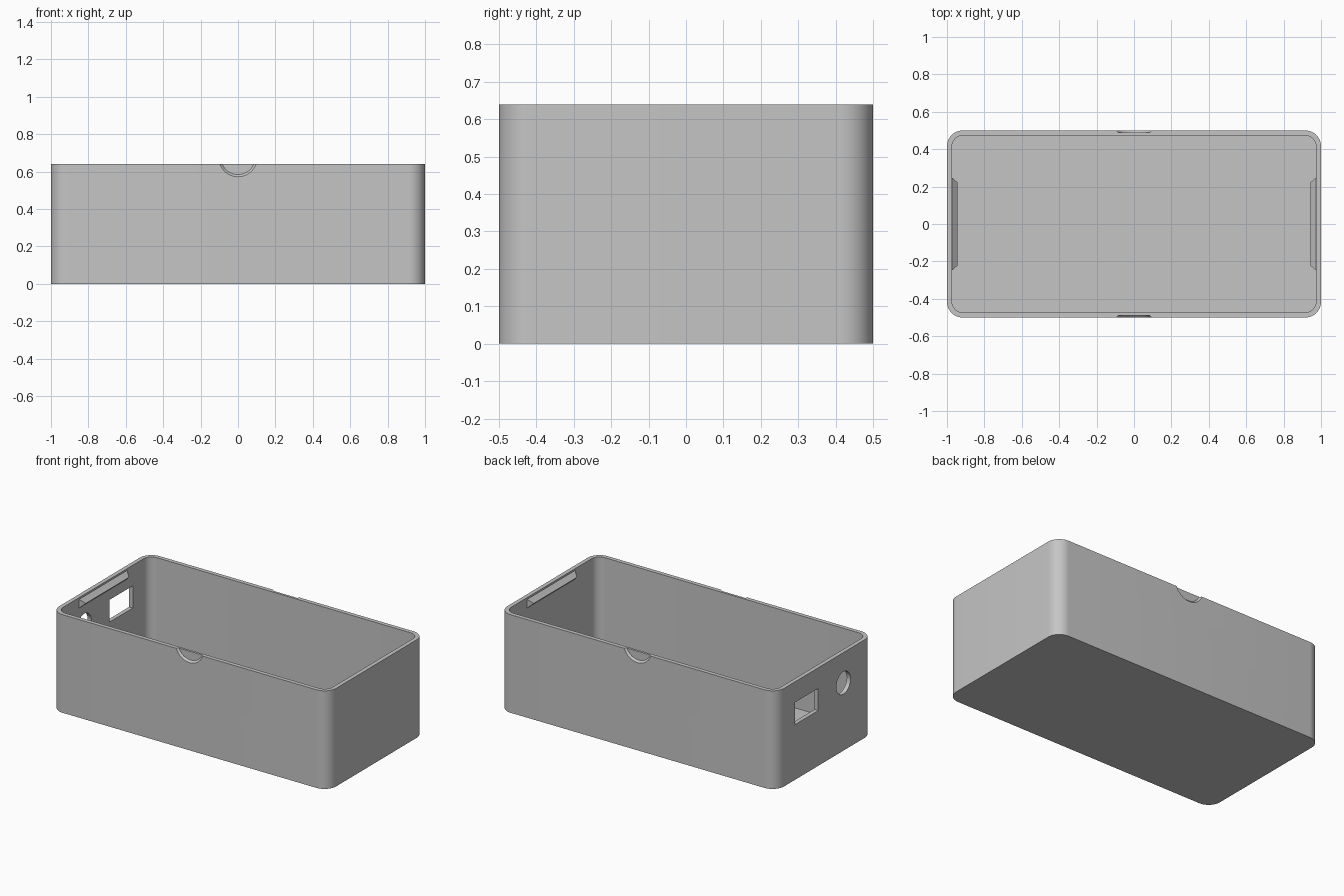
import bpy, bmesh
from math import pi, sin, cos, radians
from mathutils import Matrix, Vector

cube = bpy.data.objects.get("Cube")
if cube:
    bpy.data.objects.remove(cube, do_unlink=True)

# Dimensions
LENGTH, WIDTH, HEIGHT = 2.0, 1.0, 0.64
WALL, RADIUS = 0.027, 0.085

grey = bpy.data.materials.new("matte grey plastic")
grey.use_nodes = True
grey.diffuse_color = (0.56, 0.56, 0.56, 1)
grey.node_tree.nodes["Principled BSDF"].inputs["Base Color"].default_value = grey.diffuse_color


def make_object(name, bm):
    bmesh.ops.recalc_face_normals(bm, faces=bm.faces)
    mesh = bpy.data.meshes.new(name)
    bm.to_mesh(mesh)
    bm.free()
    mesh.materials.append(grey)
    obj = bpy.data.objects.new(name, mesh)
    bpy.context.collection.objects.link(obj)
    return obj


def rounded_block(name, length, width, radius, bottom, top, steps=12):
    """Extrude a rectangle with rounded corners."""
    bm = bmesh.new()
    outline = []
    for i, (sx, sy) in enumerate([(1, 1), (-1, 1), (-1, -1), (1, -1)]):
        for k in range(steps + 1):
            a = (i + k / steps) * pi / 2
            outline.append(bm.verts.new((sx * (length / 2 - radius) + radius * cos(a),
                                         sy * (width / 2 - radius) + radius * sin(a), bottom)))
    face = bm.faces.new(outline)
    new = bmesh.ops.extrude_face_region(bm, geom=[face])["geom"]
    bmesh.ops.translate(bm, vec=(0, 0, top - bottom),
                        verts=[v for v in new if isinstance(v, bmesh.types.BMVert)])
    return make_object(name, bm)


def cone(name, r1, r2, depth, matrix, segments=64):
    bm = bmesh.new()
    bmesh.ops.create_cone(bm, cap_ends=True, segments=segments, radius1=r1,
                          radius2=r2, depth=depth, matrix=matrix)
    return make_object(name, bm)


def cut(target, cutter):
    """Subtract the cutter from the target and discard it."""
    cutter.hide_render = True
    mod = target.modifiers.new("cut", "BOOLEAN")
    mod.operation, mod.solver, mod.object = "DIFFERENCE", "EXACT", cutter
    bpy.context.view_layer.objects.active = target
    bpy.ops.object.modifier_apply(modifier=mod.name)
    bpy.data.objects.remove(cutter, do_unlink=True)


# Open case with a flat floor
case = rounded_block("case", LENGTH, WIDTH, RADIUS, 0, HEIGHT)
cut(case, rounded_block("cavity", LENGTH - 2 * WALL, WIDTH - 2 * WALL,
                        RADIUS - WALL, WALL, HEIGHT + 0.2))

# Rectangular port in the right end
bm = bmesh.new()
bmesh.ops.create_cube(bm, size=1, matrix=Matrix.Translation((-1, 0.185, 0.433))
                      @ Matrix.Diagonal((0.2, 0.24, 0.145, 1)))
cut(case, make_object("port_cutter", bm))

# Round socket hole beside it
cut(case, cone("socket_cutter", 0.073, 0.073, 0.2,
               Matrix.Translation((-1, -0.195, 0.442)) @ Matrix.Rotation(pi / 2, 4, "Y")))

# Shallow tapered thumb notches in the front and back rims
for side in (-1, 1):
    cut(case, cone("notch_cutter", 0.114, 0.091, 0.024,
                   Matrix.Translation((0, side * WIDTH / 2, 0.675))
                   @ Matrix.Rotation(side * pi / 2, 4, "X")))

# Wedge-shaped lid catches inside both ends
for name, side in (("right_lid_catch", -1), ("left_lid_catch", 1)):
    bm = bmesh.new()
    wall_x = LENGTH / 2 - WALL
    ridge = []
    for y in (-1, 1):
        ridge += [(wall_x + 0.002, y * 0.25, 0.63), (wall_x + 0.002, y * 0.25, 0.57),
                  (wall_x - 0.03, y * 0.222, 0.60)]
    verts = [bm.verts.new((side * x, y, z)) for x, y, z in ridge]
    bmesh.ops.convex_hull(bm, input=verts)
    make_object(name, bm)

# Smooth the rounded corners, keep the edges crisp
bpy.ops.object.select_all(action="DESELECT")
case.select_set(True)
bpy.context.view_layer.objects.active = case
bpy.ops.object.shade_smooth_by_angle(angle=radians(25))
